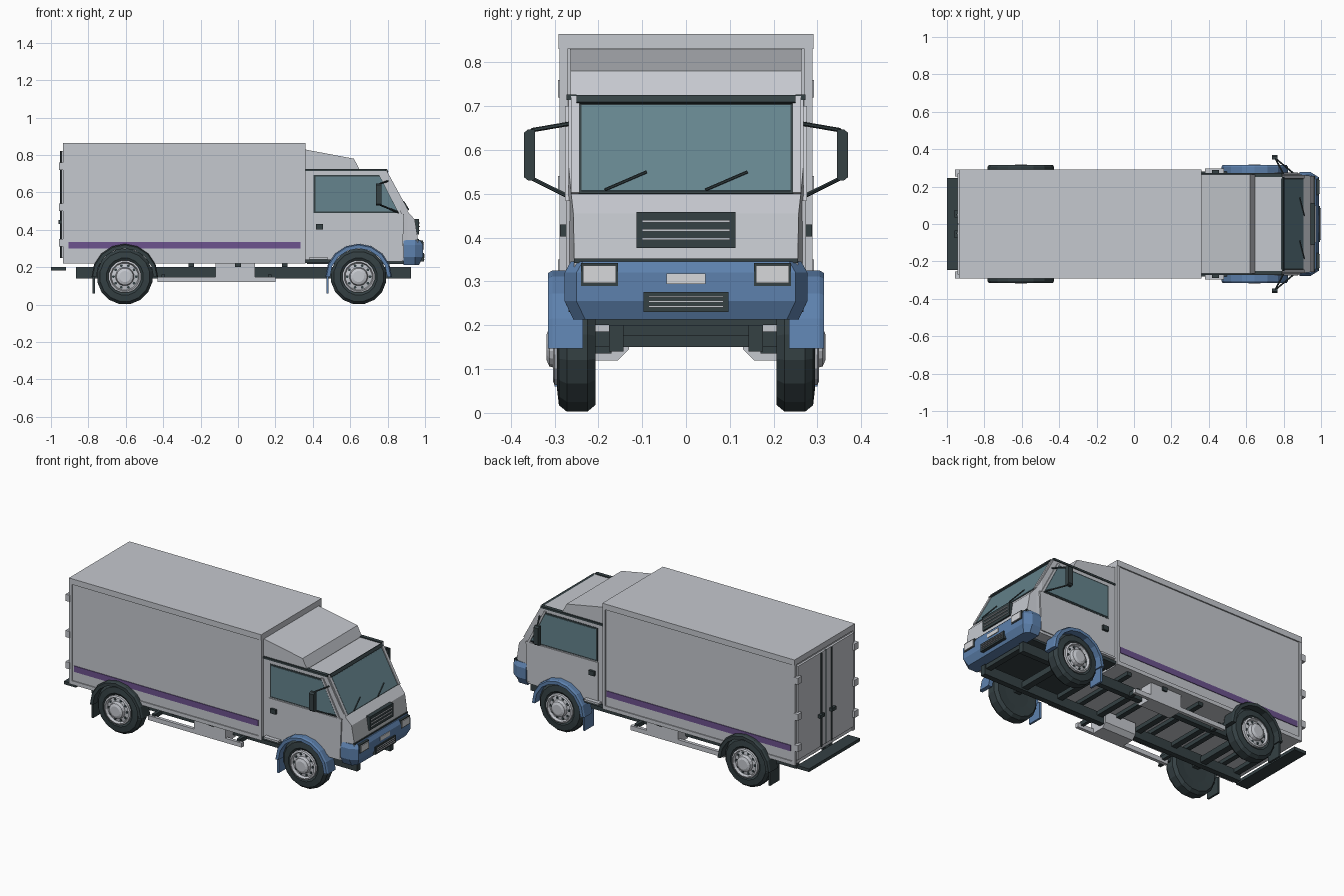
import bpy, bmesh, math
from mathutils import Vector

if "Cube" in bpy.data.objects:
    bpy.data.objects.remove(bpy.data.objects["Cube"])


def material(name, r, g, b):
    m = bpy.data.materials.new(name)
    m.diffuse_color = (r, g, b, 1)
    m.use_nodes = True
    m.node_tree.nodes["Principled BSDF"].inputs["Base Color"].default_value = m.diffuse_color
    return m


GREY = material("light_grey_paint", 0.56, 0.58, 0.62)
BLUE = material("blue_paint", 0.11, 0.22, 0.42)
DARK = material("dark_rubber", 0.035, 0.052, 0.057)
GLASS = material("tinted_glass", 0.13, 0.23, 0.27)
PURPLE = material("purple_stripe", 0.15, 0.085, 0.27)
LAMP = material("lamp_grey", 0.68, 0.69, 0.71)


def finish(name, bm, mat):
    bmesh.ops.recalc_face_normals(bm, faces=bm.faces)
    me = bpy.data.meshes.new(name)
    bm.to_mesh(me)
    bm.free()
    me.materials.append(mat)
    ob = bpy.data.objects.new(name, me)
    bpy.context.collection.objects.link(ob)
    return ob


def loft(name, rings, mat, caps=True, closed=False):
    """Skin a list of equal-length point rings."""
    bm = bmesh.new()
    vs = [[bm.verts.new(p) for p in r] for r in rings]
    n = len(vs[0])
    pairs = list(zip(vs, vs[1:])) + ([(vs[-1], vs[0])] if closed else [])
    for a, b in pairs:
        for i in range(n):
            bm.faces.new((a[i], a[(i + 1) % n], b[(i + 1) % n], b[i]))
    if caps and not closed:
        bm.faces.new(vs[0])
        bm.faces.new(vs[-1])
    return finish(name, bm, mat)


def box(name, x, y, z, mat):
    return loft(name, [[(x[0], y[0], k), (x[1], y[0], k), (x[1], y[1], k), (x[0], y[1], k)] for k in z], mat)


def prism(name, pts, y, mat):
    """Side profile of (x, z) points pushed across y."""
    return loft(name, [[(px, k, pz) for px, pz in pts] for k in y], mat)


def rod(name, a, b, r, mat):
    a, b = Vector(a), Vector(b)
    bm = bmesh.new()
    bmesh.ops.create_cone(bm, cap_ends=True, segments=6, radius1=r, radius2=r, depth=(b - a).length)
    q = (b - a).to_track_quat('Z', 'Y')
    for v in bm.verts:
        v.co = q @ v.co + (a + b) / 2
    return finish(name, bm, mat)


def lathe(name, cx, cz, prof, side, mat, n=16):
    """Spin (radius, y) points about a wheel axis."""
    ang = [2 * math.pi * (i + 0.5) / n for i in range(n)]
    rings = [[(cx + r * math.sin(a), side * y, cz + r * math.cos(a)) for a in ang] for r, y in prof]
    return loft(name, rings, mat)


def ys(s, a, b):
    return (s * a, s * b)


WHEELS = {"rear": (-0.605, DARK), "front": (0.645, BLUE)}
WZ = 0.15

# wheel arch cutters
cutters = {}
for key, (wx, _) in WHEELS.items():
    for s in (-1, 1):
        c = lathe(key + "_arch_cutter", wx, WZ, [(0.16, 0.19), (0.16, 0.4)], s, GREY)
        c.hide_render = True
        c.hide_viewport = True
        cutters[key, s] = c


def cut_arch(ob, key, sides=(-1, 1)):
    for s in sides:
        m = ob.modifiers.new("arch", 'BOOLEAN')
        m.operation = 'DIFFERENCE'
        m.solver = 'EXACT'
        m.object = cutters[key, s]


# cargo box with raised frame
cut_arch(box("cargo_box", (-0.93, 0.352), (-0.283, 0.283), (0.222, 0.86), GREY), "rear")
box("cargo_roof", (-0.935, 0.36), (-0.291, 0.291), (0.83, 0.865), GREY)
for s in (-1, 1):
    cut_arch(box("cargo_sill", (-0.935, 0.36), ys(s, 0.27, 0.289), (0.22, 0.243), GREY), "rear", (s,))
    for x in ((-0.935, -0.915), (0.342, 0.36)):
        box("cargo_post", x, ys(s, 0.27, 0.289), (0.22, 0.84), GREY)
    box("side_stripe", (-0.905, 0.335), ys(s, 0.28, 0.287), (0.3, 0.336), PURPLE)
    # rear doors, hinges, locks
    box("rear_door", (-0.943, -0.92), ys(s, 0.004, 0.27), (0.25, 0.82), GREY)
    for z in (0.33, 0.52, 0.74):
        box("door_hinge", (-0.958, -0.93), ys(s, 0.255, 0.292), (z - 0.02, z + 0.02), GREY)
    rod("lock_bar", (-0.947, s * 0.05, 0.25), (-0.947, s * 0.05, 0.82), 0.005, DARK)
    box("lock_handle", (-0.96, -0.94), ys(s, 0.035, 0.075), (0.432, 0.452), DARK)
box("door_seam", (-0.944, -0.92), (-0.004, 0.004), (0.25, 0.82), DARK)
box("rear_step", (-1.0, -0.92), (-0.245, 0.245), (0.183, 0.202), DARK)

# cab body from stations of (x, bottom, top, half width)
STATIONS = [(0.36, 0.23, 0.72, 0.27), (0.785, 0.23, 0.72, 0.268), (0.87, 0.23, 0.564, 0.268),
            (0.905, 0.24, 0.50, 0.262), (0.945, 0.25, 0.455, 0.257), (0.962, 0.26, 0.35, 0.255)]
cab = loft("cab", [[(x, -w, b), (x, w, b), (x, w, t), (x, -w, t)] for x, b, t, w in STATIONS], GREY)
cut_arch(cab, "front")
box("cab_floor", (0.37, 0.94), (-0.2, 0.2), (0.218, 0.232), DARK)
prism("wind_deflector", [(0.355, 0.715), (0.355, 0.83), (0.62, 0.78), (0.648, 0.725), (0.648, 0.715)],
      (-0.264, 0.264), GREY)


# windshield plates laid on the sloping face
def screen(t, off):
    return (0.785 + 0.12 * t + 0.878 * off, 0.72 - 0.22 * t + 0.479 * off)


def screen_plate(name, t0, t1, w, off, mat):
    prism(name, [screen(t0, -0.004), screen(t1, -0.004), screen(t1, off), screen(t0, off)], (-w, w), mat)


screen_plate("windshield_seal", 0.02, 1.0, 0.246, 0.002, DARK)
screen_plate("windshield", 0.09, 0.975, 0.238, 0.004, GLASS)
screen_plate("sun_visor", 0.0, 0.075, 0.25, 0.012, DARK)
for y in (-0.185, 0.045):
    p, q = screen(0.98, 0.01), screen(0.79, 0.008)
    rod("wiper", (p[0], y, p[1]), (q[0], y + 0.095, q[1]), 0.0035, DARK)

for s in (-1, 1):
    # pillars, roof rails, doors, side windows
    prism("windshield_pillar", [screen(0, -0.01), screen(1, -0.01), screen(1, 0.007), screen(0, 0.007)],
          ys(s, 0.243, 0.262), GREY)
    box("roof_rail", (0.36, 0.79), ys(s, 0.25, 0.273), (0.714, 0.726), DARK)
    door = prism("door", [(0.4, 0.245), (0.878, 0.245), (0.888, 0.485), (0.4, 0.485)], ys(s, 0.26, 0.274), GREY)
    cut_arch(door, "front", (s,))
    prism("window_seal", [(0.405, 0.49), (0.87, 0.49), (0.765, 0.694), (0.405, 0.694)], ys(s, 0.262, 0.271), DARK)
    prism("side_window", [(0.415, 0.499), (0.852, 0.499), (0.757, 0.685), (0.415, 0.685)], ys(s, 0.262, 0.274), GLASS)
    prism("window_frame", [(0.752, 0.7), (0.765, 0.7), (0.877, 0.485), (0.862, 0.485)], ys(s, 0.262, 0.276), GREY)
    box("door_handle", (0.418, 0.455), ys(s, 0.27, 0.288), (0.402, 0.43), DARK)
    box("cab_step", (0.38, 0.48), ys(s, 0.24, 0.298), (0.24, 0.252), GREY)
    box("cab_sill", (0.36, 0.5), ys(s, 0.2, 0.28), (0.222, 0.24), DARK)
    # mirrors
    loft("mirror", [[(0.737, s * a, 0.53 + d), (0.768, s * a, 0.53 + d), (0.768, s * a, 0.647 - d),
                     (0.737, s * a, 0.647 - d)] for a, d in ((0.344, 0.0), (0.36, 0.0), (0.37, 0.008))], DARK)
    rod("mirror_arm_top", (0.8, s * 0.265, 0.66), (0.755, s * 0.352, 0.645), 0.005, DARK)
    rod("mirror_arm_low", (0.86, s * 0.265, 0.492), (0.755, s * 0.352, 0.535), 0.005, DARK)

# front grille with slats
box("grille", (0.935, 0.967), (-0.113, 0.113), (0.376, 0.458), DARK)
for z in (0.397, 0.417, 0.437):
    box("grille_slat", (0.95, 0.972), (-0.1, 0.1), (z - 0.003, z + 0.003), GREY)
box("panel_gap", (0.93, 0.967), (-0.256, 0.256), (0.342, 0.352), DARK)

# bumper with chamfered corners, lamps and lower grille
rings = []
for z, d in ((0.213, 0.02), (0.255, 0), (0.32, 0), (0.345, 0.014)):
    half = [(0.885, 0.277 - d), (0.945, 0.277 - d), (0.988 - d, 0.25 - d)]
    rings.append([(x, -y, z) for x, y in half] + [(x, y, z) for x, y in reversed(half)])
loft("bumper", rings, BLUE)
for s in (-1, 1):
    box("headlight_frame", (0.95, 0.99), ys(s, 0.155, 0.24), (0.29, 0.342), DARK)
    box("headlight", (0.95, 0.995), ys(s, 0.16, 0.235), (0.296, 0.336), LAMP)
box("front_plate", (0.97, 0.992), (-0.045, 0.045), (0.294, 0.318), LAMP)
box("lower_grille", (0.95, 0.995), (-0.097, 0.097), (0.23, 0.276), DARK)
for z in (0.243, 0.254, 0.265):
    box("lower_slat", (0.98, 1.0), (-0.085, 0.085), (z - 0.002, z + 0.002), GREY)

# chassis
for s in (-1, 1):
    box("chassis_rail", (-0.865, 0.925), ys(s, 0.143, 0.176), (0.14, 0.2), DARK)
    box("side_tank_mount", (-0.12, 0.09), ys(s, 0.17, 0.25), (0.145, 0.222), GREY)
    loft("side_tank", [[(x, s * 0.13, 0.145), (x, s * 0.155, 0.12), (x, s * 0.25, 0.12), (x, s * 0.25, 0.215),
                        (x, s * 0.13, 0.215)] for x in (-0.12, 0.09)], GREY)
    box("side_guard", (-0.43, 0.2), ys(s, 0.23, 0.25), (0.12, 0.147), GREY)
    for x in (-0.4, 0.17):
        box("guard_bracket", (x - 0.01, x + 0.01), ys(s, 0.17, 0.24), (0.135, 0.16), DARK)
for x in (-0.84, -0.4, -0.15, 0.12, 0.4, 0.9):
    box("cross_member", (x - 0.018, x + 0.018), (-0.145, 0.145), (0.175, 0.2), DARK)
for x in (-0.75, -0.5, -0.25, 0.0, 0.25):
    box("floor_beam", (x - 0.015, x + 0.015), (-0.26, 0.26), (0.2, 0.223), DARK)

# wheels, fenders and mud flaps
TYRE = [(0.08, 0.21), (0.135, 0.207), (0.15, 0.225), (0.15, 0.272), (0.135, 0.29), (0.1, 0.294), (0.086, 0.285)]
RIM = [(0.088, 0.27), (0.088, 0.3), (0.078, 0.304), (0.072, 0.288), (0.05, 0.292), (0.045, 0.312), (0.03, 0.318)]
for key, (wx, mat) in WHEELS.items():
    box(key + "_axle", (wx - 0.02, wx + 0.02), (-0.21, 0.21), (0.15, 0.186), DARK)
    for s in (-1, 1):
        lathe(key + "_tyre", wx, WZ, TYRE, s, DARK)
        lathe(key + "_rim", wx, WZ, RIM, s, GREY)
        for i in range(10):
            a = math.tau * i / 10
            lathe(key + "_rim_hole", wx + 0.061 * math.cos(a), WZ + 0.061 * math.sin(a),
                  [(0.008, 0.285), (0.008, 0.293)], s, DARK, 6)
        arc = []
        for i in range(9):
            a = math.pi * i / 8
            c, h = math.cos(a), math.sin(a)
            arc.append([(wx + r * c, s * y, WZ - 0.003 + r * h)
                        for r, y in ((0.153, 0.235), (0.178, 0.235), (0.178, 0.305), (0.172, 0.315), (0.153, 0.315))])
        loft(key + "_fender", arc, mat)
        box(key + "_mud_flap", (wx - 0.172, wx - 0.16), ys(s, 0.21, 0.3), (0.06, 0.16), mat)
